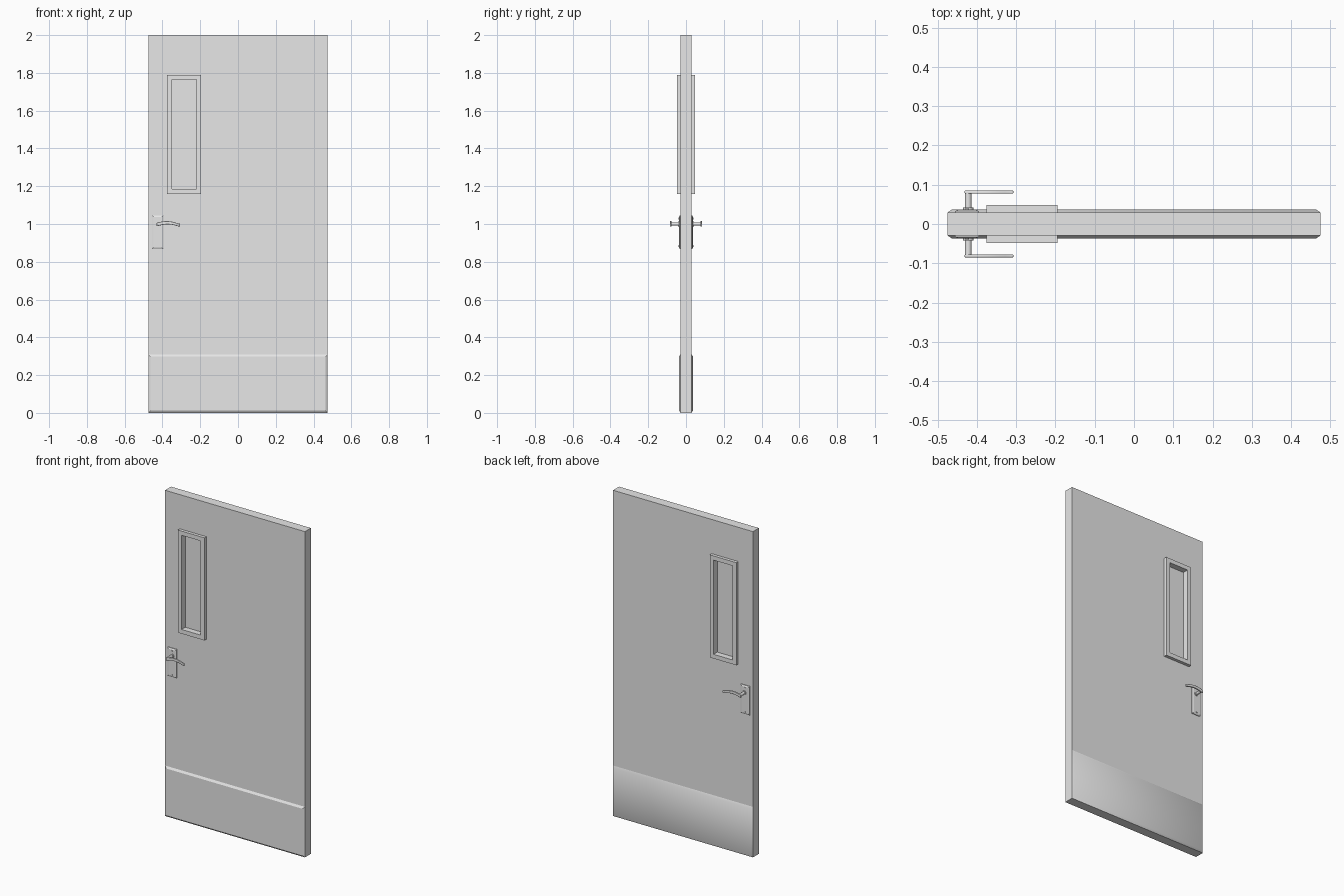
import bpy, bmesh, math

cube = bpy.data.objects.get("Cube")
if cube:
    bpy.data.objects.remove(cube, do_unlink=True)

# One grey finish for the whole door
grey = bpy.data.materials.new("light grey")
grey.use_nodes = True
grey.diffuse_color = (0.8, 0.8, 0.8, 1)
grey.node_tree.nodes["Principled BSDF"].inputs["Base Color"].default_value = grey.diffuse_color


def finish(obj, angle=None):
    obj.data.materials.append(grey)
    if angle:
        bpy.ops.object.select_all(action='DESELECT')
        obj.select_set(True)
        bpy.context.view_layer.objects.active = obj
        bpy.ops.object.shade_smooth_by_angle(angle=math.radians(angle))
    return obj


def loft(name, loops, closed=False, angle=None):
    """Skin a row of point loops; close it into a ring or cap both ends."""
    bm = bmesh.new()
    rows = [[bm.verts.new(p) for p in loop] for loop in loops]
    pairs = list(zip(rows, rows[1:]))
    if closed:
        pairs.append((rows[-1], rows[0]))
    else:
        bm.faces.new(rows[0])
        bm.faces.new(rows[-1])
    for a, b in pairs:
        n = len(a)
        for i in range(n):
            j = (i + 1) % n
            bm.faces.new((a[i], a[j], b[j], b[i]))
    bmesh.ops.recalc_face_normals(bm, faces=bm.faces)
    mesh = bpy.data.meshes.new(name)
    bm.to_mesh(mesh)
    bm.free()
    obj = bpy.data.objects.new(name, mesh)
    bpy.context.collection.objects.link(obj)
    return finish(obj, angle)


def rect(area, y, inset=0.0):
    x0, x1, z0, z1 = area
    x0, x1, z0, z1 = x0 + inset, x1 - inset, z0 + inset, z1 - inset
    return [(x0, y, z0), (x1, y, z0), (x1, y, z1), (x0, y, z1)]


def rod(name, x, z, radius, y0, y1):
    bpy.ops.mesh.primitive_cylinder_add(
        vertices=20, radius=radius, depth=abs(y1 - y0),
        location=(x, (y0 + y1) / 2, z), rotation=(math.pi / 2, 0, 0))
    obj = bpy.context.object
    obj.name = name
    return finish(obj, 40)


DOOR = (-0.475, 0.475, 0, 2)
WINDOW = (-0.375, -0.195, 1.16, 1.79)
KICK = (-0.475, 0.475, 0, 0.31)
LOCK = (-0.455, -0.395, 0.868, 1.045)
HALF = 0.029
BORDER = 0.026
LEVER_X = -0.422

# Door slab with a window opening
loft("door_slab", [rect(WINDOW, -HALF), rect(DOOR, -HALF),
                   rect(DOOR, HALF), rect(WINDOW, HALF)], closed=True)

# Glass pane
loft("window_pane", [rect(WINDOW, -0.012, 0.01), rect(WINDOW, 0.012, 0.01)])

for side, s in (("front", -1), ("back", 1)):
    # Window frame
    loft(side + "_window_frame",
         [rect(WINDOW, 0), rect(WINDOW, s * 0.048),
          rect(WINDOW, s * 0.048, BORDER), rect(WINDOW, 0, BORDER)], closed=True)

    # Kick plate with sloped rim
    loft(side + "_kick_plate",
         [rect(KICK, s * HALF), rect(KICK, s * 0.037, 0.012)],
         angle=60 if s > 0 else None)

    # Lock plate with sloped rim and two screws
    loft(side + "_lock_plate",
         [rect(LOCK, s * HALF), rect(LOCK, s * 0.033), rect(LOCK, s * 0.037, 0.008)])
    for place, z in (("upper", 1.03), ("lower", 0.884)):
        rod(side + "_" + place + "_screw", -0.425, z, 0.005, s * 0.03, s * 0.039)

    # Handle spindle with collar
    rod(side + "_handle_collar", LEVER_X, 1.0, 0.013, s * 0.03, s * 0.042)
    rod(side + "_handle_spindle", LEVER_X, 1.0, 0.0085, s * 0.03, s * 0.082)

    # Gently arched lever
    sections = []
    steps = 12
    for i in range(steps + 1):
        t = i / steps
        x = -0.431 + 0.124 * t
        z = 0.997 + 0.011 * math.sin(math.pi * min(1, t * 1.05)) - 0.003 * t
        h = 0.0095 - 0.002 * t
        sections.append([(x, s * 0.077, z - h), (x, s * 0.085, z - h),
                         (x, s * 0.085, z + h), (x, s * 0.077, z + h)])
    lever = loft(side + "_handle_lever", sections, angle=35)
    soft = lever.modifiers.new("soft_edges", 'BEVEL')
    soft.width = 0.002
    soft.segments = 2
    soft.limit_method = 'ANGLE'
